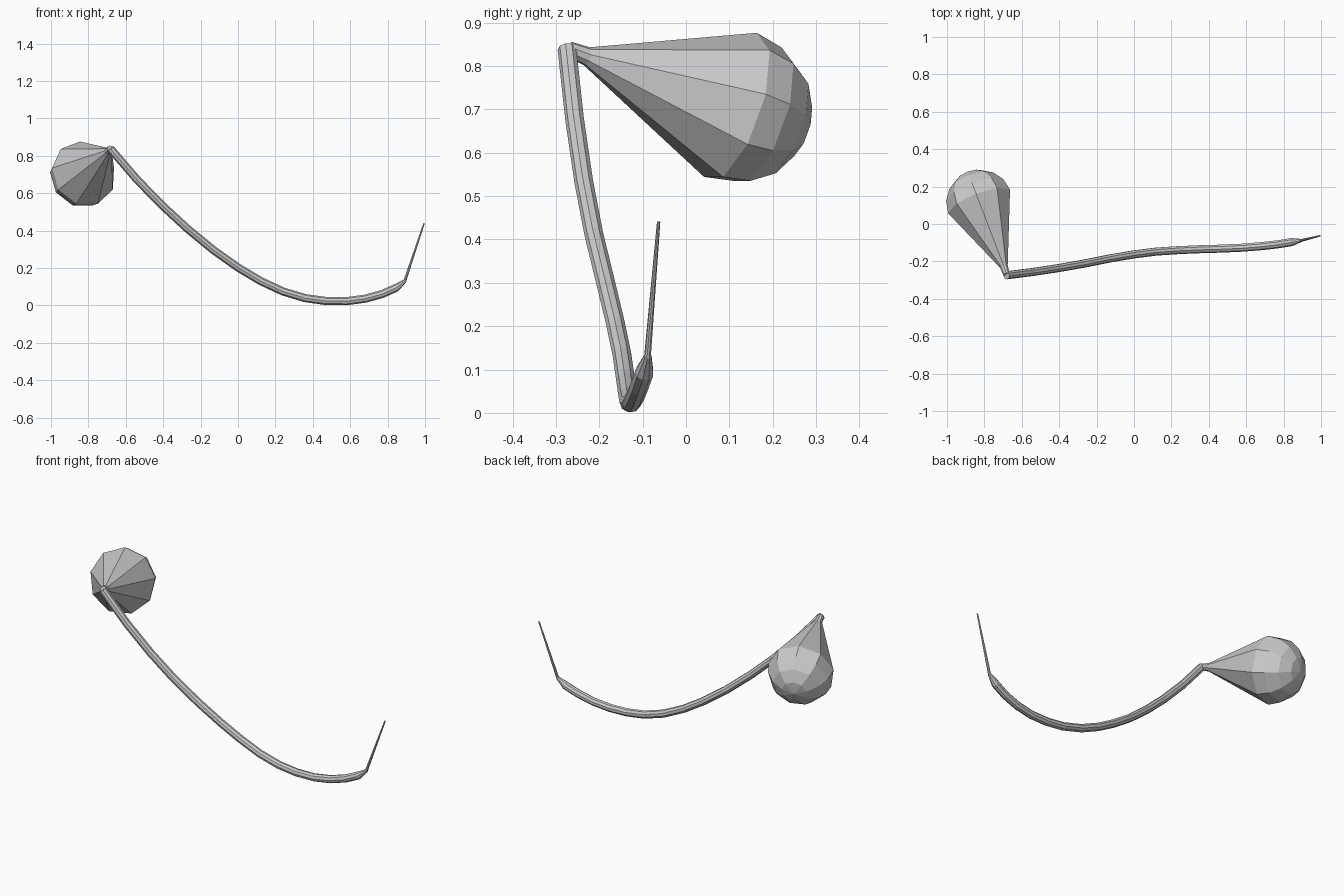
import bpy, bmesh
from math import cos, sin, pi, radians
from mathutils import Vector

if "Cube" in bpy.data.objects:
    bpy.data.objects.remove(bpy.data.objects["Cube"])

SIDES = 9


def sweep(name, rings, ref):
    """Skin a chain of flat-sided rings: (centre, axis, radius)."""
    bm = bmesh.new()
    loops = []
    for c, axis, r in rings:
        axis = axis.normalized()
        u = (ref - axis * ref.dot(axis)).normalized()
        v = axis.cross(u)
        loops.append([bm.verts.new(c + (u * cos(2 * pi * i / SIDES) + v * sin(2 * pi * i / SIDES)) * r)
                      for i in range(SIDES)])
    for a, b in zip(loops, loops[1:]):
        for i in range(SIDES):
            j = (i + 1) % SIDES
            bm.faces.new((a[i], a[j], b[j], b[i]))
    bm.faces.new(loops[0][::-1])
    bm.faces.new(loops[-1])
    bmesh.ops.recalc_face_normals(bm, faces=bm.faces)
    me = bpy.data.meshes.new(name)
    bm.to_mesh(me)
    bm.free()
    ob = bpy.data.objects.new(name, me)
    bpy.context.collection.objects.link(ob)
    return ob


def path_rings(pts, radii):
    """Rings along a path, each facing the average direction."""
    out = []
    for i, p in enumerate(pts):
        d = Vector((0, 0, 0))
        if i > 0:
            d += (p - pts[i - 1]).normalized()
        if i < len(pts) - 1:
            d += (pts[i + 1] - p).normalized()
        out.append((p, d, radii[i]))
    return out


# Curved stem
stem = [Vector(p) for p in (
    (-0.682, -0.274, 0.838), (-0.54, -0.256, 0.673), (-0.4, -0.235, 0.53), (-0.27, -0.212, 0.41),
    (-0.13, -0.184, 0.295), (0.0, -0.162, 0.203), (0.12, -0.147, 0.131), (0.24, -0.139, 0.075),
    (0.36, -0.134, 0.039), (0.47, -0.131, 0.024), (0.58, -0.126, 0.023), (0.68, -0.118, 0.036),
    (0.77, -0.108, 0.061), (0.845, -0.096, 0.094), (0.893, -0.088, 0.131))]
sweep("stem", path_rings(stem, [0.022] * 14 + [0.009]), Vector((0, -1, 0)))

# Thin upturned tip
tip = [Vector((0.89, -0.089, 0.125)), Vector((0.995, -0.063, 0.44))]
sweep("tip", path_rings(tip, [0.008, 0.004]), Vector((0, -1, 0)))

# Teardrop bulb: short neck, cone, then a faceted half dome
neck = Vector((-0.695, -0.228, 0.822))
centre = Vector((-0.825, 0.112, 0.705))
axis = (centre - neck).normalized()
R = 0.18
bulb = [(stem[0] + Vector((0, 0.006, 0)), axis, 0.018), (neck, axis, 0.022)]
for a in (0, 22.5, 45, 67.5, 89.5):
    t = radians(a)
    bulb.append((centre + axis * R * sin(t), axis, R * cos(t)))
sweep("bulb", bulb, Vector((0, 0, 1)))
